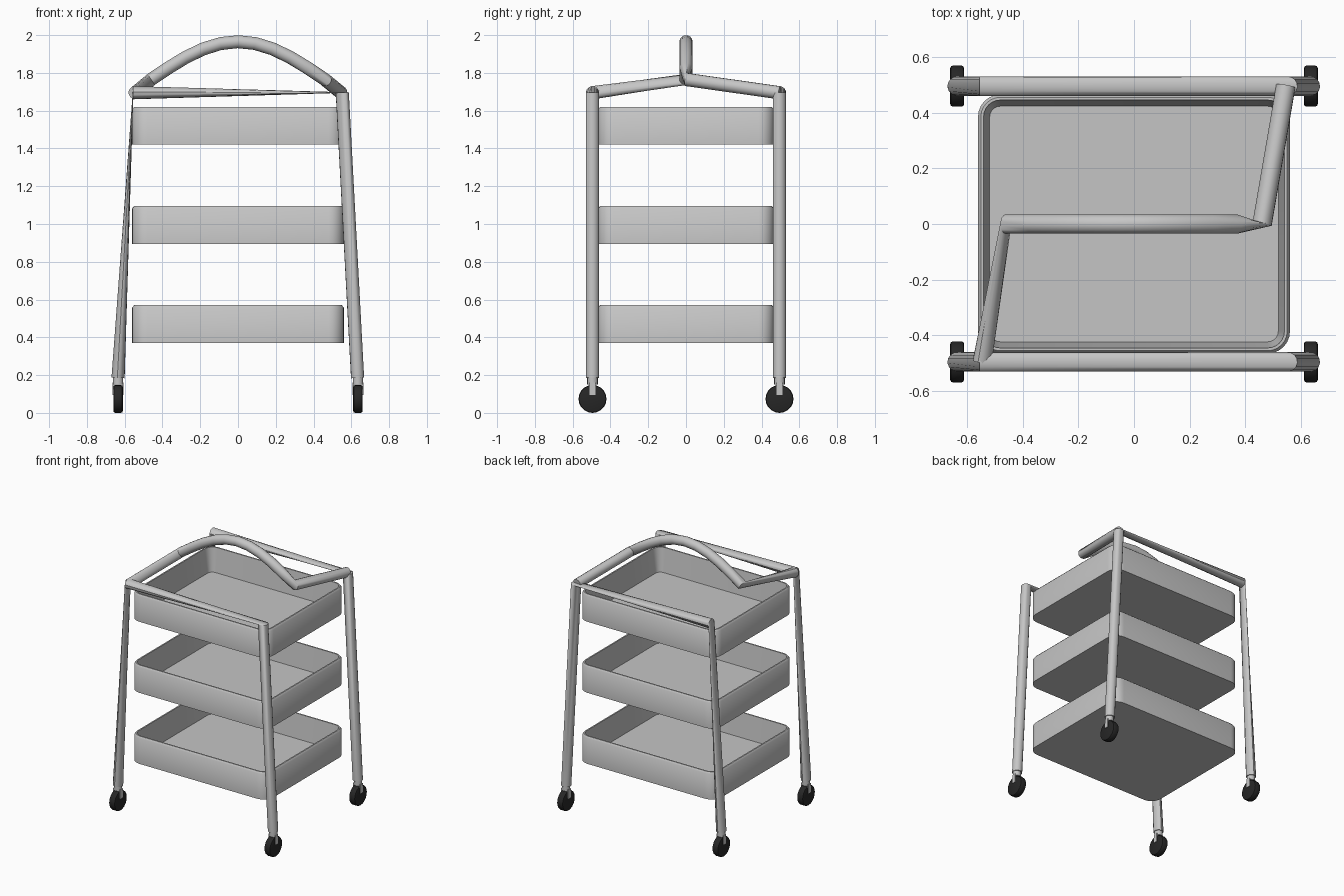
import bpy, bmesh, math
from mathutils import Vector, Matrix

cube = bpy.data.objects.get("Cube")
if cube:
    bpy.data.objects.remove(cube, do_unlink=True)


def material(name, value):
    mat = bpy.data.materials.new(name)
    mat.use_nodes = True
    mat.diffuse_color = (value, value, value, 1)
    mat.node_tree.nodes["Principled BSDF"].inputs["Base Color"].default_value = (value, value, value, 1)
    return mat


GREY = material("light grey metal", 0.56)
BLACK = material("black rubber", 0.02)


def finish(name, bm, mat):
    bmesh.ops.recalc_face_normals(bm, faces=bm.faces)
    mesh = bpy.data.meshes.new(name)
    bm.to_mesh(mesh)
    bm.free()
    mesh.materials.append(mat)
    mesh.shade_smooth()
    mesh.set_sharp_from_angle(angle=math.radians(40))
    obj = bpy.data.objects.new(name, mesh)
    bpy.context.collection.objects.link(obj)
    return obj


def loft(name, loops, mat):
    """Skin a list of equal point loops and close both ends."""
    bm = bmesh.new()
    rings = [[bm.verts.new(p) for p in loop] for loop in loops]
    n = len(rings[0])
    for a, b in zip(rings, rings[1:]):
        for i in range(n):
            j = (i + 1) % n
            bm.faces.new((a[i], a[j], b[j], b[i]))
    bm.faces.new(rings[0][::-1])
    bm.faces.new(rings[-1])
    return finish(name, bm, mat)


def tube(name, points, radius=0.035, sides=14):
    """Sweep a circle, each ring square to the segment arriving at it."""
    pts = [Vector(p) for p in points]
    dirs = [(b - a).normalized() for a, b in zip(pts, pts[1:])]
    dirs.insert(0, dirs[0])
    side = dirs[0].orthogonal().normalized()
    loops = []
    for k, (p, d) in enumerate(zip(pts, dirs)):
        if k:
            side = dirs[k - 1].rotation_difference(d) @ side
        up = d.cross(side)
        loops.append([p + radius * (math.cos(t) * side + math.sin(t) * up)
                      for t in (2 * math.pi * i / sides for i in range(sides))])
    return loft(name, loops, GREY)


def rounded_rect(hx, hy, r, z, steps=6):
    loop = []
    for q, (sx, sy) in enumerate(((1, 1), (-1, 1), (-1, -1), (1, -1))):
        for i in range(steps + 1):
            t = math.pi / 2 * (q + i / steps)
            loop.append((sx * (hx - r) + r * math.cos(t), sy * (hy - r) + r * math.sin(t), z))
    return loop


# Trays: outer wall, chamfered rim, sloping inner wall, floor
def tray(name, z):
    profile = ((0, 0), (0, 0.188), (0.01, 0.2), (0.02, 0.2), (0.042, 0.025))
    loft(name, [rounded_rect(0.56 - i, 0.465 - i, 0.08 - i, z + h) for i, h in profile], GREY)


for label, z in (("lower", 0.37), ("middle", 0.895), ("upper", 1.42)):
    tray(label + "_tray", z)

# Side frames: leg, top rail, leg
TOP = 1.695
for label, y in (("front", -0.495), ("back", 0.495)):
    tube(label + "_frame", [(0.633, y, 0.185), (0.552, y, TOP), (-0.555, y, TOP), (-0.635, y, 0.185)])

# Handle: arm, arched grip, arm
GRIP, STEPS = 0.46, 10
arch = [(GRIP * (1 - 2 * i / STEPS), 0, 1.765 + 0.2 * math.sin(math.pi * i / STEPS))
        for i in range(STEPS + 1)]
tube("handle", [(0.545, 0.495, TOP)] + arch + [(-0.545, -0.495, TOP)])


# Casters
def cylinder(name, radius, depth, matrix, mat, sides, bevel=0):
    bm = bmesh.new()
    bmesh.ops.create_cone(bm, cap_ends=True, segments=sides, radius1=radius, radius2=radius, depth=depth)
    if bevel:
        rims = [e for e in bm.edges if abs(e.verts[0].co.z - e.verts[1].co.z) < 1e-5]
        bmesh.ops.bevel(bm, geom=rims, offset=bevel, segments=2, affect='EDGES', profile=0.5)
    bm.transform(matrix)
    return finish(name, bm, mat)


def caster(label, x, y):
    turn = Matrix.Rotation(math.pi / 2, 4, 'Y')
    cylinder(label + "_wheel", 0.074, 0.05, Matrix.Translation((x, y, 0.074)) @ turn, BLACK, 20, 0.01)
    cylinder(label + "_stem", 0.028, 0.04, Matrix.Translation((x, y, 0.17)), GREY, 14)
    bm = bmesh.new()
    for s in (-1, 1):
        place = Matrix.Translation((x + s * 0.026, y, 0.128)) @ Matrix.Diagonal((0.006, 0.03, 0.066, 1))
        bmesh.ops.create_cube(bm, size=1, matrix=place)
    finish(label + "_fork", bm, GREY)


for side, x in (("left", 0.635), ("right", -0.635)):
    for end, y in (("front", -0.495), ("back", 0.495)):
        caster(end + "_" + side, x, y)
